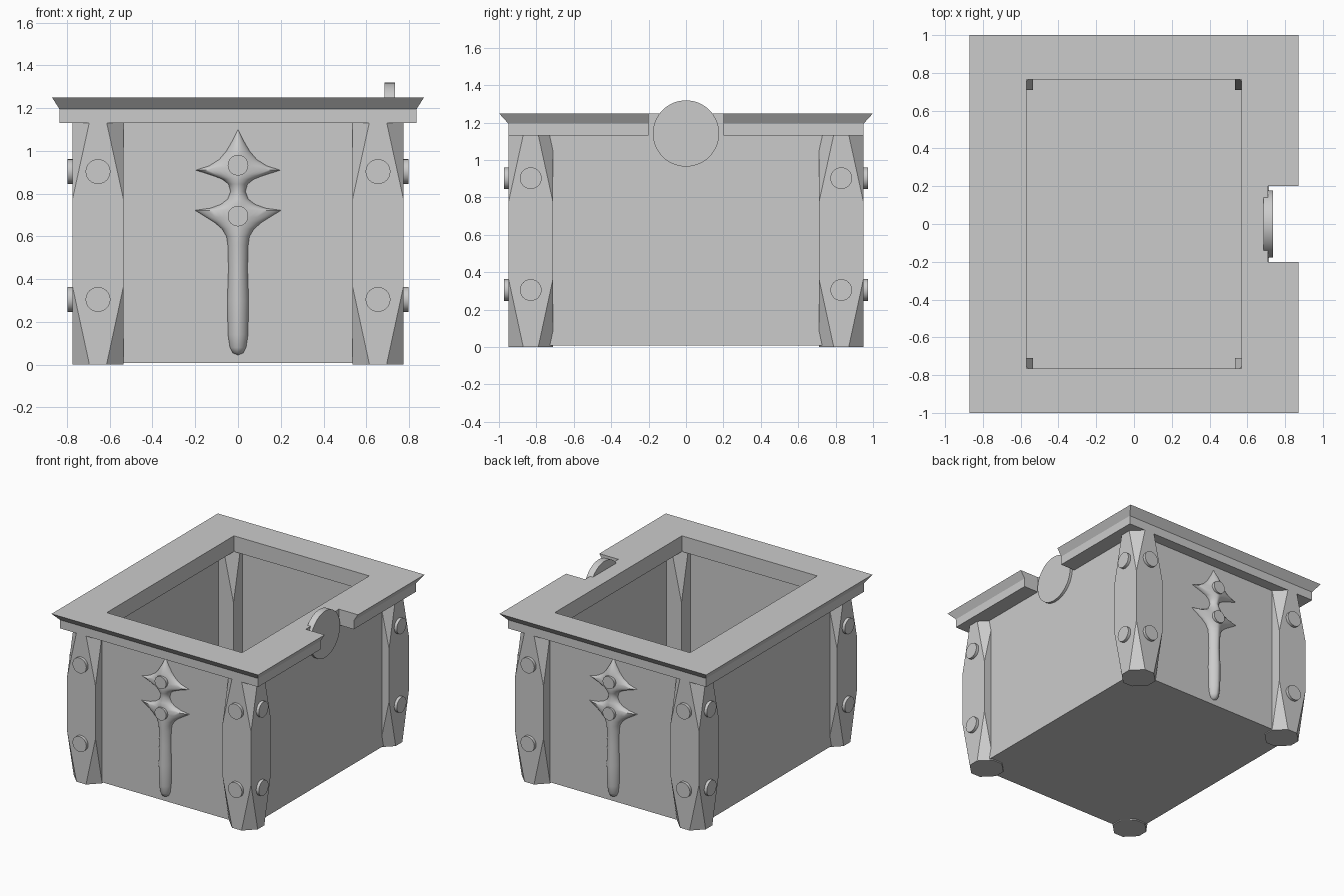
import bpy, bmesh, math
from mathutils import Matrix, Vector

old = bpy.data.objects.get("Cube")
if old:
    bpy.data.objects.remove(old, do_unlink=True)

grey = bpy.data.materials.new("plain grey")
grey.use_nodes = True
colour = (0.6, 0.6, 0.6, 1)
grey.diffuse_color = colour
grey.node_tree.nodes["Principled BSDF"].inputs["Base Color"].default_value = colour

WALL_X, WALL_Y = 0.715, 0.87      # outer wall faces
POST_X, POST_Y, POST_HALF = 0.655, 0.83, 0.12
RIM_BASE, RIM_TOP = 1.13, 1.25


def finish(name, bm, smooth=None):
    bmesh.ops.remove_doubles(bm, verts=bm.verts, dist=0.0001)
    bmesh.ops.recalc_face_normals(bm, faces=bm.faces)
    mesh = bpy.data.meshes.new(name)
    bm.to_mesh(mesh)
    bm.free()
    mesh.materials.append(grey)
    obj = bpy.data.objects.new(name, mesh)
    bpy.context.collection.objects.link(obj)
    if smooth:
        bpy.ops.object.select_all(action="DESELECT")
        obj.select_set(True)
        bpy.context.view_layer.objects.active = obj
        bpy.ops.object.shade_smooth_by_angle(angle=math.radians(smooth))
    return obj


def loft(name, rings, closed=False):
    """Skin a stack of rings; cap the ends or join last to first."""
    bm = bmesh.new()
    loops = [[bm.verts.new(p) for p in ring] for ring in rings]
    pairs = list(zip(loops, loops[1:]))
    if closed:
        pairs.append((loops[-1], loops[0]))
    else:
        bm.faces.new(loops[0])
        bm.faces.new(loops[-1])
    for a, b in pairs:
        for i in range(len(a)):
            j = (i + 1) % len(a)
            bm.faces.new((a[i], a[j], b[j], b[i]))
    return finish(name, bm)


def rectangle(hx, hy, z):
    return [(-hx, -hy, z), (hx, -hy, z), (hx, hy, z), (-hx, hy, z)]


def chamfered_square(cx, cy, cut, z):
    h, k = POST_HALF, POST_HALF - cut
    pts = [(-k, -h), (k, -h), (h, -k), (h, k), (k, h), (-k, h), (-h, k), (-h, -k)]
    return [(cx + x, cy + y, z) for x, y in pts]


def disc(name, inner, outer, radius, sides=32):
    """Round plate between two points on its axis."""
    start, end = Vector(inner), Vector(outer)
    axis = end - start
    turn = Vector((0, 0, 1)).rotation_difference(axis).to_matrix().to_4x4()
    bm = bmesh.new()
    bmesh.ops.create_cone(bm, cap_ends=True, segments=sides, radius1=radius,
                          radius2=radius, depth=axis.length,
                          matrix=Matrix.Translation((start + end) / 2) @ turn)
    return finish(name, bm, smooth=30)


# Open box with thin walls
loft("box_body", [
    rectangle(WALL_X, WALL_Y, 0.008), rectangle(WALL_X, WALL_Y, RIM_BASE),
    rectangle(0.66, 0.82, RIM_BASE), rectangle(0.66, 0.82, 0.06)])

# Flared rim with a notch on one side
rim = loft("rim", [
    rectangle(0.835, 0.95, RIM_BASE), rectangle(0.835, 0.95, 1.195),
    rectangle(0.87, 1.0, RIM_TOP), rectangle(0.57, 0.765, RIM_TOP),
    rectangle(0.57, 0.765, RIM_BASE)], closed=True)
bm = bmesh.new()
bmesh.ops.create_cube(bm, size=1, matrix=Matrix.Translation((0.91, 0, 1.2))
                      @ Matrix.Diagonal((0.4, 0.4, 0.4, 1)))
cutter = finish("notch_cutter", bm)
cutter.hide_render = True
notch = rim.modifiers.new("notch", "BOOLEAN")
notch.operation = "DIFFERENCE"
notch.solver = "EXACT"
notch.object = cutter
bpy.context.view_layer.objects.active = rim
bpy.ops.object.modifier_apply(modifier=notch.name)
bpy.data.objects.remove(cutter, do_unlink=True)

# Round lock plate in the notch
disc("lock_plate", (0.685, 0, 1.142), (0.735, 0, 1.142), 0.177, sides=64)

# Corner posts, chamfered toward both ends, with bolts on the outer faces
for sx in (-1, 1):
    for sy in (-1, 1):
        cx, cy = sx * POST_X, sy * POST_Y
        loft("corner_post", [
            chamfered_square(cx, cy, cut, z)
            for cut, z in ((0.08, 0), (0, 0.37), (0, 0.77), (0.08, RIM_BASE + 0.005))])
        for z in (0.305, 0.903):
            out_x, out_y = POST_X + POST_HALF, POST_Y + POST_HALF
            disc("side_bolt", (sx * (out_x - 0.03), cy, z),
                 (sx * (out_x + 0.022), cy, z), 0.058)
            disc("end_bolt", (cx, sy * (out_y - 0.03), z),
                 (cx, sy * (out_y + 0.022), z), 0.058)

# Half widths of the spiked emblem by height
EMBLEM = [(0.045, 0.002), (0.055, 0.025), (0.08, 0.038), (0.14, 0.047),
          (0.3, 0.05), (0.45, 0.045), (0.56, 0.048), (0.6, 0.054),
          (0.635, 0.075), (0.665, 0.11), (0.69, 0.15), (0.722, 0.203),
          (0.732, 0.13), (0.75, 0.08), (0.775, 0.048), (0.81, 0.035),
          (0.845, 0.045), (0.868, 0.075), (0.885, 0.12), (0.91, 0.2),
          (0.93, 0.135), (0.96, 0.088), (1.0, 0.054), (1.05, 0.025),
          (1.1, 0.001)]


def emblem(sy, steps=20):
    bm = bmesh.new()
    rows = []
    for z, w in EMBLEM:
        row = []
        for i in range(steps + 1):
            u = -math.cos(math.pi * i / steps)
            taper = 1 - 0.6 * abs(u) * min(1, w / 0.2)
            depth = 1.1 * min(w, 0.05) * math.sqrt(max(0, 1 - u * u)) * taper
            row.append(bm.verts.new((w * u, sy * (WALL_Y - 0.002 + depth), z)))
        rows.append(row)
    for a, b in zip(rows, rows[1:]):
        for i in range(steps):
            bm.faces.new((a[i], a[i + 1], b[i + 1], b[i]))
        bm.faces.new((a[0], b[0], b[-1], a[-1]))
    bm.faces.new(rows[0])
    bm.faces.new(rows[-1])
    finish("emblem", bm, smooth=50)
    for z in (0.933, 0.695):
        disc("emblem_stud", (0, sy * WALL_Y, z), (0, sy * (WALL_Y + 0.064), z), 0.048)


for sy in (-1, 1):
    emblem(sy)
